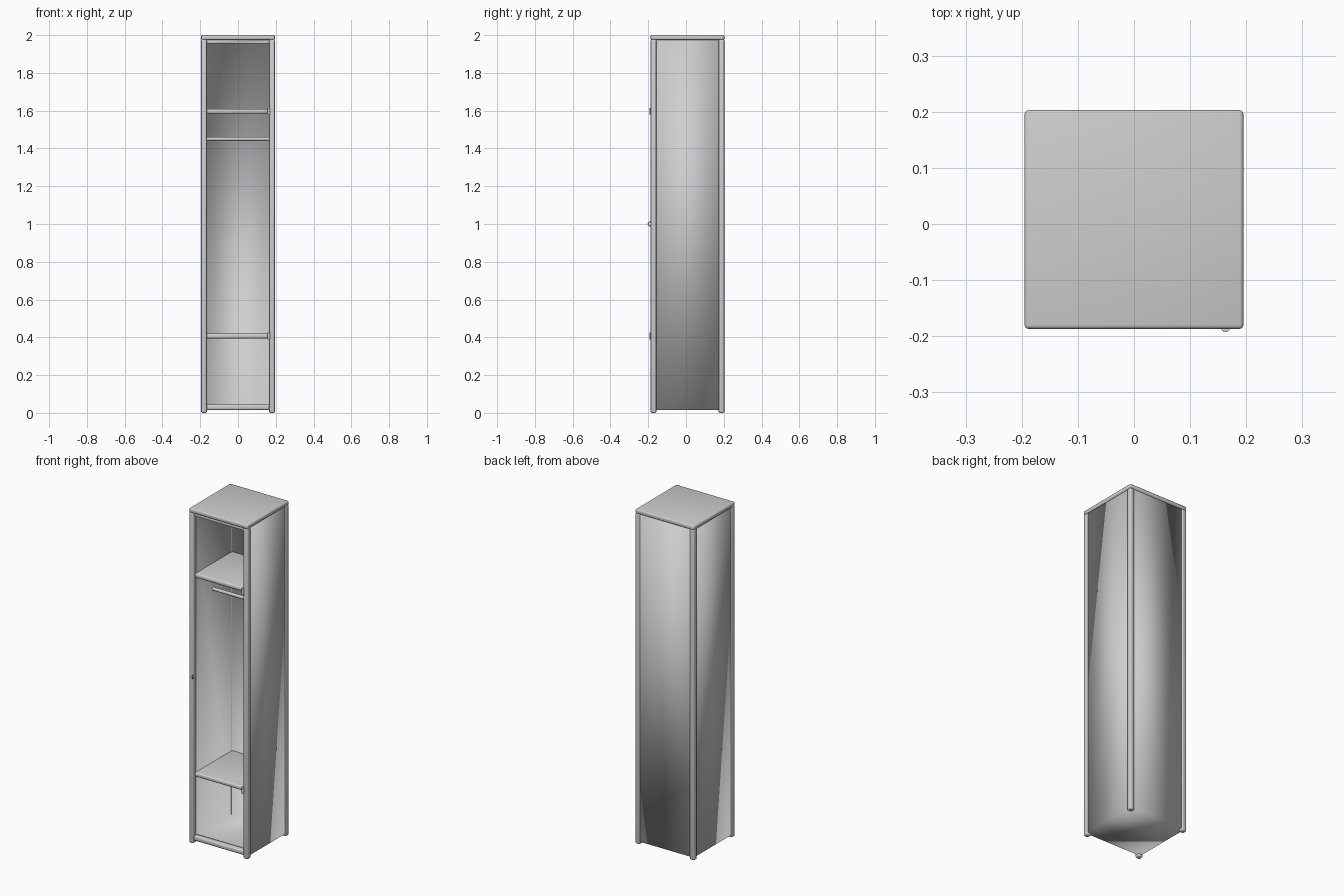
import bpy, bmesh, math
from mathutils import Matrix, Vector

cube = bpy.data.objects.get("Cube")
if cube:
    bpy.data.objects.remove(cube, do_unlink=True)

# Painted metal, used throughout
metal = bpy.data.materials.new("light_grey_metal")
metal.use_nodes = True
metal.diffuse_color = (0.62, 0.62, 0.62, 1)
for node in metal.node_tree.nodes:
    if node.type == 'BSDF_PRINCIPLED':
        node.inputs["Base Color"].default_value = metal.diffuse_color

HALF = 0.195        # half width of the cabinet
MID_Y = 0.008       # centre of the cabinet in depth
POST = 0.03         # corner post thickness
LID_Z = 1.975       # underside of the lid
RECESS = 0.006      # panels sit back from the posts
FRONT = MID_Y - HALF
BACK = MID_Y + HALF


def finish(bm, name, angle=None):
    """Turn a bmesh into a smooth object, optionally keeping sharp edges."""
    bmesh.ops.recalc_face_normals(bm, faces=bm.faces)
    mesh = bpy.data.meshes.new(name)
    bm.to_mesh(mesh)
    bm.free()
    mesh.materials.append(metal)
    for poly in mesh.polygons:
        poly.use_smooth = True
    if angle:
        mesh.set_sharp_from_angle(angle=math.radians(angle))
    obj = bpy.data.objects.new(name, mesh)
    bpy.context.collection.objects.link(obj)
    return obj


def box_mesh(low, high):
    low, high = Vector(low), Vector(high)
    bm = bmesh.new()
    bmesh.ops.create_cube(bm, size=1, matrix=Matrix.Translation((low + high) / 2)
                          @ Matrix.Diagonal((*(high - low), 1)))
    return bm


def rounded_box(name, low, high, radius):
    bm = box_mesh(low, high)
    bmesh.ops.bevel(bm, geom=bm.edges[:], offset=radius, segments=3,
                    profile=0.5, affect='EDGES')
    return finish(bm, name, 40)


def cylinder(name, centre, radius, length, axis, sides=20):
    turn = Vector((0, 0, 1)).rotation_difference(Vector(axis)).to_matrix().to_4x4()
    bm = bmesh.new()
    bmesh.ops.create_cone(bm, cap_ends=True, segments=sides, radius1=radius,
                          radius2=radius, depth=length,
                          matrix=Matrix.Translation(centre) @ turn)
    return finish(bm, name, 40)


# Cabinet shell: one softly shaded box hollowed out from the front
outer = HALF - RECESS
bm = box_mesh((-outer, FRONT + 0.012, 0.015), (outer, BACK - RECESS, LID_Z + 0.002))
bm.faces.ensure_lookup_table()
mouth = min(bm.faces, key=lambda f: f.calc_center_median().y)
bmesh.ops.inset_region(bm, faces=[mouth], thickness=0.03)
depth = BACK - RECESS - 0.02 - (FRONT + 0.012)
pushed = bmesh.ops.extrude_face_region(bm, geom=[mouth])
verts = [v for v in pushed["geom"] if isinstance(v, bmesh.types.BMVert)]
bmesh.ops.translate(bm, verts=verts, vec=(0, depth, 0))
if mouth.is_valid:
    bmesh.ops.delete(bm, geom=[mouth], context='FACES_ONLY')
finish(bm, "cabinet_shell")

# Four corner posts
for side, sx in (("right", -1), ("left", 1)):
    for end, y in (("front", FRONT), ("back", BACK - POST)):
        x = sorted((sx * HALF, sx * (HALF - POST)))
        rounded_box(f"{end}_{side}_post", (x[0], y, 0),
                    (x[1], y + POST, LID_Z + 0.002), 0.007)

# Lid
rounded_box("lid", (-HALF, FRONT, LID_Z), (HALF, BACK, 2), 0.007)

# Floor lip and shelves with rounded front edges
inner = HALF - POST + 0.004
rounded_box("floor_lip", (-inner, FRONT + 0.006, 0.016), (inner, FRONT + 0.04, 0.044), 0.008)
for name, z in (("lower_shelf", 0.407), ("upper_shelf", 1.597)):
    rounded_box(name, (-inner, FRONT + 0.016, z - 0.013),
                (inner, BACK - 0.02, z + 0.013), 0.009)

# Hanging rod
cylinder("hanging_rod", (0, MID_Y, 1.45), 0.01, inner * 2, (1, 0, 0))

# Door hinge knuckles on the front left post
for name, z in (("lower_hinge", 0.407), ("upper_hinge", 1.597)):
    cylinder(name, (0.163, FRONT + 0.002, z), 0.008, 0.036, (0, 0, 1), 12)

# Latch strike: thin pierced tab on the front right post
strike = bmesh.new()
outer_ring, inner_ring = [], []
for i in range(12):
    a = math.tau * i / 12
    for ring, r in ((outer_ring, 0.014), (inner_ring, 0.007)):
        ring.append(strike.verts.new((-0.164, FRONT - 0.002 + r * math.cos(a),
                                      1 + r * math.sin(a))))
for i in range(12):
    j = (i + 1) % 12
    strike.faces.new((outer_ring[i], outer_ring[j], inner_ring[j], inner_ring[i]))
bmesh.ops.solidify(strike, geom=strike.faces[:], thickness=0.003)
finish(strike, "latch_strike", 30)
